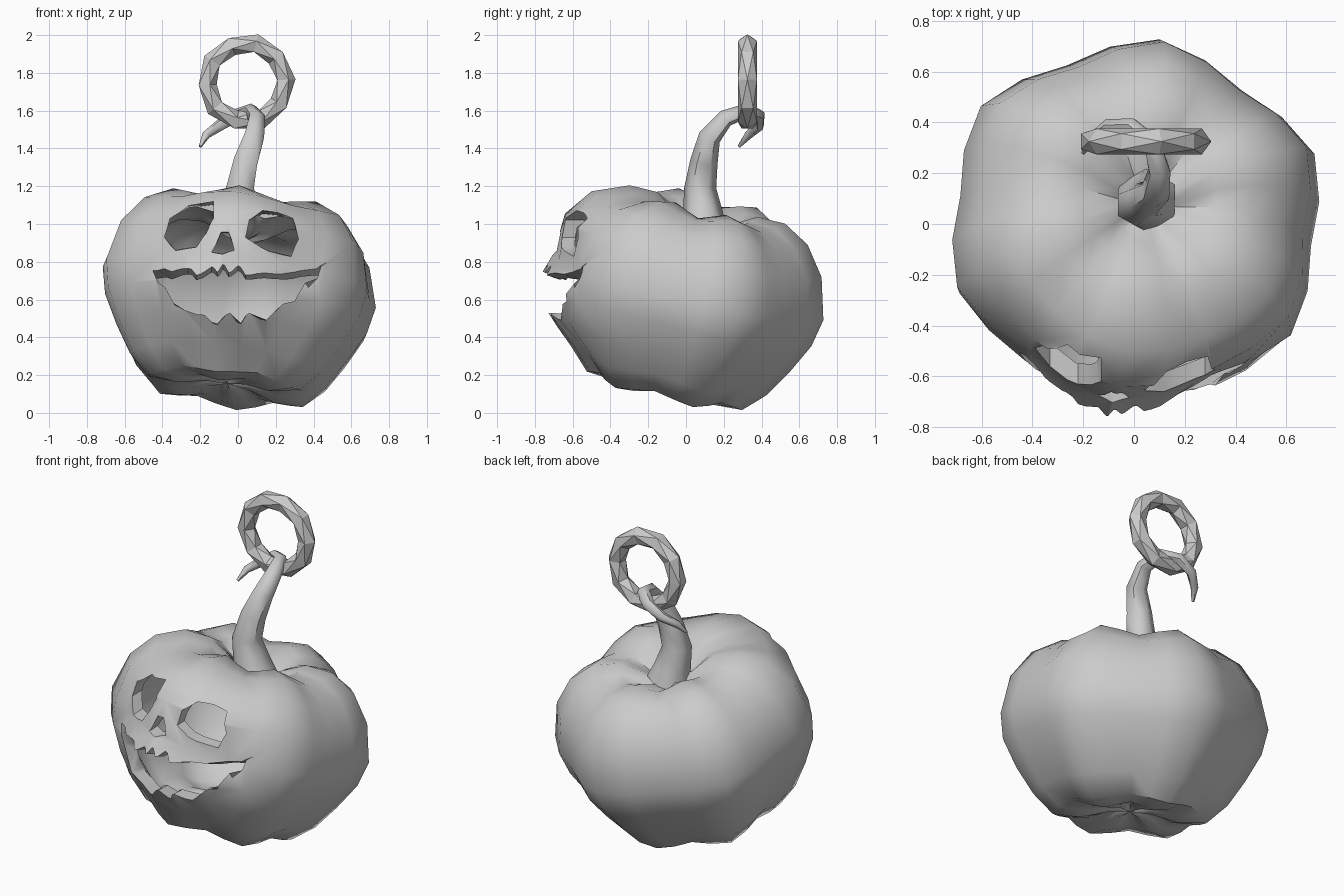
import bpy, bmesh
from math import sin, cos, pi, radians
from mathutils import Matrix, Vector

if "Cube" in bpy.data.objects:
    bpy.data.objects.remove(bpy.data.objects["Cube"])


def make_object(name, bm):
    bmesh.ops.remove_doubles(bm, verts=bm.verts[:], dist=1e-5)
    bmesh.ops.recalc_face_normals(bm, faces=bm.faces[:])
    mesh = bpy.data.meshes.new(name)
    bm.to_mesh(mesh)
    bm.free()
    obj = bpy.data.objects.new(name, mesh)
    bpy.context.collection.objects.link(obj)
    return obj


def loft(bm, rings, wrap=False):
    rows = [[bm.verts.new(p) for p in ring] for ring in rings]
    pairs = list(zip(rows, rows[1:])) + ([(rows[-1], rows[0])] if wrap else [])
    for a, b in pairs:
        n = len(a)
        for i in range(n):
            j = (i + 1) % n
            bm.faces.new((a[i], a[j], b[j], b[i]))
    return rows


def select_only(obj):
    bpy.ops.object.select_all(action='DESELECT')
    obj.select_set(True)
    bpy.context.view_layer.objects.active = obj


def subtract(obj, cutter):
    mod = obj.modifiers.new("cut", 'BOOLEAN')
    mod.operation, mod.solver, mod.object = 'DIFFERENCE', 'EXACT', cutter
    select_only(obj)
    bpy.ops.object.modifier_apply(modifier=mod.name)
    bpy.data.objects.remove(cutter, do_unlink=True)


def smooth(obj, angle):
    select_only(obj)
    bpy.ops.object.shade_smooth_by_angle(angle=radians(angle))


# Six-lobed gourd, leaning back and rolled a little to one side
PROFILE = [(0, .38), (.12, .42), (.27, .51), (.42, .51), (.56, .43), (.67, .28),
           (.73, .06), (.70, -.09), (.62, -.25), (.53, -.40), (.42, -.51),
           (.27, -.52), (.12, -.48), (0, -.47)]
TILT = Matrix.Translation((0, 0, .61)) @ Matrix.Rotation(radians(-13), 4, 'X') \
    @ Matrix.Rotation(radians(7), 4, 'Y')


def gourd(name, sr, sz, segs=24):
    rings = []
    for r, z in PROFILE:
        ring = []
        for i in range(segs):
            a = radians(23) + 2 * pi * i / segs
            front = max(0, -sin(a)) ** 2
            dent = .5 - .5 * cos(6 * (a - radians(23)))
            bulge = 0
            if -.3 < z < -.05:                  # chin
                bulge = .08 * front ** 2
            elif .2 < z < .5:                   # brow
                bulge = .05 * front
                dent *= 1 - .6 * front
            rr = (r * (1 - .09 * dent) + bulge) * sr
            zz = z * (1 - (.10 if z > 0 else .07) * dent) * sz
            ring.append(TILT @ Vector((1.055 * rr * cos(a), 1.015 * rr * sin(a), zz)))
        rings.append(ring)
    bm = bmesh.new()
    loft(bm, rings)
    return make_object(name, bm)


def face_cutter(name, pts, y0, y1, y_ref, pivot_z, taper):
    """Outline in x,z pushed through the front wall, its height tapering inward."""
    rings = []
    for y in (y0, y1):
        s = 1 - taper * (y - y_ref)
        rings.append([(x, y, pivot_z + (z - pivot_z) * s) for x, z in pts])
    bm = bmesh.new()
    rows = loft(bm, rings)
    for row in rows:
        bm.faces.new(row)
    return make_object(name, bm)


# Hollow pumpkin shell
body = gourd("pumpkin_shell", 1, 1)
subtract(body, gourd("hollow", .9, .86))

# Carved eyes, nose and jagged mouth
left_eye = [(-.39, .93), (-.36, 1.03), (-.26, 1.10), (-.13, 1.12),
            (-.13, 1.03), (-.17, .95), (-.22, .88), (-.33, .86)]
right_eye = [(.04, .93), (.06, 1.02), (.13, 1.07), (.21, 1.06),
             (.29, 1.03), (.32, .92), (.28, .83), (.16, .86)]
nose = [(-.14, .85), (-.09, .96), (-.05, .96), (-.02, .86), (-.08, .84)]
mouth = [(-.45, .89), (-.35, .81), (-.265, .80), (-.22, .74), (-.14, .78), (-.11, .74),
         (-.08, .79), (-.05, .74), (0, .79), (.04, .73), (.14, .76), (.33, .83),
         (.47, .94), (.42, .79), (.30, .61), (.15, .49), (.06, .53), (.015, .47),
         (-.04, .53), (-.11, .465), (-.175, .52), (-.28, .55), (-.386, .72)]
subtract(body, face_cutter("left_eye", left_eye, -.9, -.12, -.55, .98, .3))
subtract(body, face_cutter("right_eye", right_eye, -.9, -.12, -.55, .95, .3))
subtract(body, face_cutter("nose", nose, -.9, -.4, -.72, .88, .8))
subtract(body, face_cutter("mouth", mouth, -.9, -.32, -.74, .50, 1.5))
smooth(body, 40)

# Curling stem that hooks through the ring
STEM = [(.05, .09, .97, .13), (.03, .09, 1.06, .105), (.01, .075, 1.19, .085),
        (.04, .095, 1.33, .073), (.085, .125, 1.46, .06), (.10, .21, 1.56, .047),
        (.07, .32, 1.60, .038), (-.01, .385, 1.575, .035), (-.10, .385, 1.52, .03),
        (-.17, .33, 1.47, .022), (-.20, .28, 1.41, .008)]
curve = bpy.data.curves.new("stem", 'CURVE')
curve.dimensions = '3D'
curve.bevel_depth, curve.bevel_resolution = 1, 1
curve.use_fill_caps = True
spline = curve.splines.new('POLY')
spline.points.add(len(STEM) - 1)
for p, (x, y, z, r) in zip(spline.points, STEM):
    p.co, p.radius = (x, y, z, 1), r
stem = bpy.data.objects.new("stem", curve)
bpy.context.collection.objects.link(stem)
select_only(stem)
bpy.ops.object.convert(target='MESH')
smooth(bpy.context.object, 60)

# Faceted hanging ring with alternating cross-sections
rings = []
for i in range(10):
    a = 2 * pi * (i + .1) / 10
    ring = []
    for k in range(5):
        b = 2 * pi * (k + .5 * (i % 2)) / 5
        R = .209 + .053 * cos(b)
        ring.append((.043 + R * cos(a), .325 + .053 * sin(b), 1.75 + R * sin(a)))
    rings.append(ring)
bm = bmesh.new()
loft(bm, rings, wrap=True)
bmesh.ops.triangulate(bm, faces=bm.faces[:])
make_object("hanging_ring", bm)
